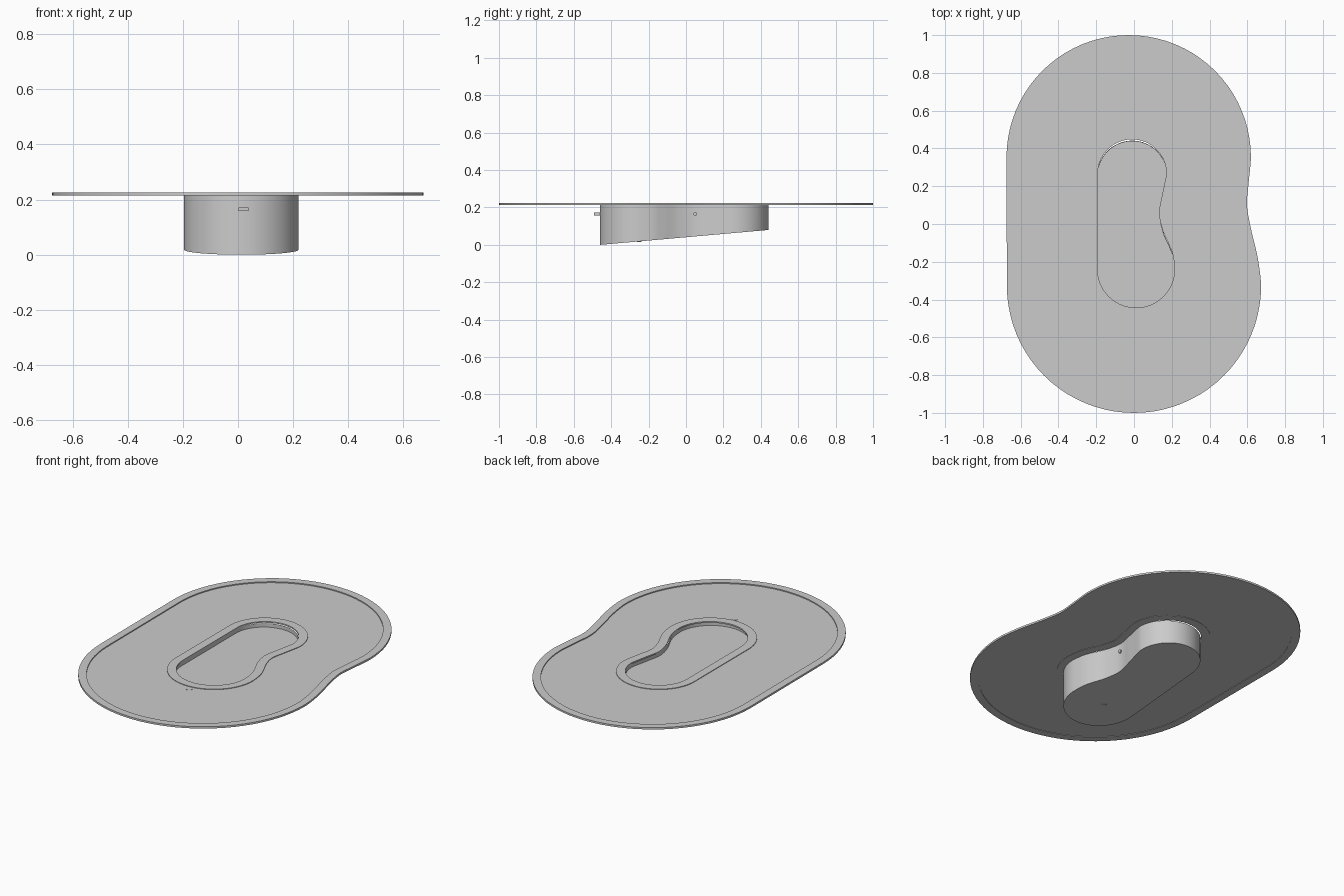
import bpy, bmesh, math
from mathutils import Vector, Matrix

if "Cube" in bpy.data.objects:
    bpy.data.objects.remove(bpy.data.objects["Cube"])


def arc(cx, cy, r, a0, a1, n):
    return [Vector((cx + r * math.cos(math.radians(a0 + (a1 - a0) * i / n)),
                    cy + r * math.sin(math.radians(a0 + (a1 - a0) * i / n)))) for i in range(n + 1)]


def spline(pts, before, after, n):
    # Catmull-Rom through pts, interior samples only
    p = [before] + pts + [after]
    out = []
    for k in range(1, len(p) - 2):
        a, b, c, d = p[k - 1:k + 3]
        for i in range(n):
            t = i / n
            out.append(0.5 * (2 * b + (c - a) * t + (2 * a - 5 * b + 4 * c - d) * t * t
                              + (3 * b - a - 3 * c + d) * t ** 3))
    return out[1:]


def kidney(top, bottom, waist):
    # two end arcs, a straight left side and a pinched right side
    t = arc(*top, 0, 180, 40)
    b = arc(*bottom, 180, 360, 40)
    pts = [b[-1]] + [Vector(w) for w in waist] + [t[0]]
    return t + b + spline(pts, b[-3], t[2], 6)


def offset(loop, d):
    n = len(loop)
    res = []
    for i, p in enumerate(loop):
        t = (loop[(i + 1) % n] - loop[i - 1]).normalized()
        res.append(p + Vector((t.y, -t.x)) * d)
    return res


def finish(name, bm):
    bmesh.ops.recalc_face_normals(bm, faces=bm.faces[:])
    me = bpy.data.meshes.new(name)
    bm.to_mesh(me)
    bm.free()
    ob = bpy.data.objects.new(name, me)
    bpy.context.collection.objects.link(ob)
    bpy.context.view_layer.objects.active = ob
    for o in bpy.context.selected_objects:
        o.select_set(False)
    ob.select_set(True)
    bpy.ops.object.shade_smooth_by_angle(angle=math.radians(30))
    return ob


def loft(name, sections, closed=False, cap=False):
    # sections: (outline, height or height function)
    bm = bmesh.new()
    rows = [[bm.verts.new((p.x, p.y, z(p) if callable(z) else z)) for p in loop]
            for loop, z in sections]
    n = len(rows[0])
    for a, b in zip(rows, rows[1:] + (rows[:1] if closed else [])):
        for i in range(n):
            j = (i + 1) % n
            bm.faces.new((a[i], a[j], b[j], b[i]))
    if cap:
        bm.faces.new(rows[-1])
    return finish(name, bm)


def ring(name, outer, inner, z0, z1):
    return loft(name, [(outer, z0), (outer, z1), (inner, z1), (inner, z0)], closed=True)


def disc(name, loc, r, h, axis='Z'):
    bm = bmesh.new()
    rot = Matrix.Rotation(math.pi / 2, 4, 'Y') if axis == 'X' else Matrix()
    bmesh.ops.create_cone(bm, cap_ends=True, segments=24, radius1=r, radius2=r, depth=h,
                          matrix=Matrix.Translation(loc) @ rot)
    return finish(name, bm)


# Outlines
border = kidney((-0.028, 0.353, 0.647), (0, -0.327, 0.673),
                [(0.655, -0.18), (0.618, -0.02), (0.598, 0.10), (0.605, 0.20)])
pool = kidney((-0.01, 0.266, 0.182), (0.011, -0.239, 0.204),
              [(0.206, -0.165), (0.186, -0.11), (0.151, -0.03), (0.133, 0.06), (0.15, 0.157)])
border_in = offset(border, -0.045)
coping_out = offset(pool, 0.05)
shell = [Vector((0.001 + p.x * 1.018, -0.012 + p.y * 1.012)) for p in pool]

# Deck with raised border and coping
ring("deck", border_in, coping_out, 0.2165, 0.219)
ring("deck_border", border, border_in, 0.214, 0.225)
ring("pool_coping", coping_out, pool, 0.2145, 0.2225)


# Basin with sloping floor, and water
def floor_z(p):
    return max(0, (p.y + 0.4602) * 0.0885)


loft("pool_basin", [(shell, 0.2145), (shell, floor_z)], cap=True)
loft("water", [(offset(shell, -0.001), 0.192), (offset(shell, -0.002), 0.192)], cap=True)

# Fittings: skimmer, its lid, wall inlet and floor drain
bm = bmesh.new()
bmesh.ops.create_cube(bm, size=1, matrix=Matrix.Translation((0.02, -0.472, 0.165))
                      @ Matrix.Diagonal((0.036, 0.04, 0.014, 1)))
finish("skimmer", bm)
disc("skimmer_lid", (0.04, -0.515, 0.219), 0.018, 0.003)
disc("wall_inlet", (0.135, 0.05, 0.165), 0.01, 0.02, 'X')
disc("floor_drain", (0.0, -0.25, 0.0186), 0.012, 0.006)
